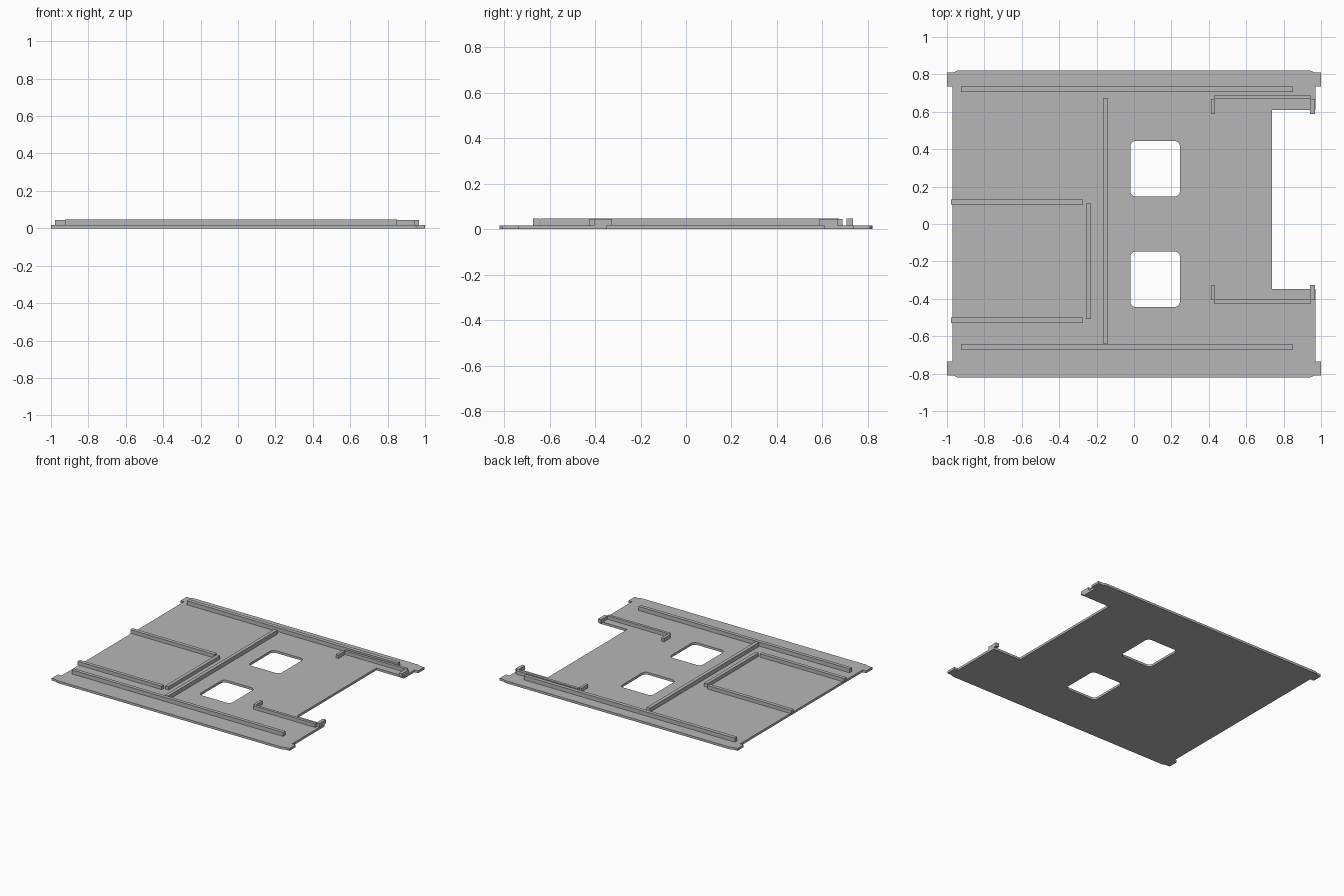
import bpy
import bmesh
from math import cos, sin, pi

cube = bpy.data.objects.get("Cube")
if cube:
    bpy.data.objects.remove(cube, do_unlink=True)

PLATE = 0.0175   # plate thickness
LOW = 0.044      # bracket and bay rib top
HIGH = 0.048     # long rib top

grey = bpy.data.materials.new("plain_grey")
grey.use_nodes = True
colour = (0.47, 0.47, 0.47, 1)
grey.diffuse_color = colour
grey.node_tree.nodes["Principled BSDF"].inputs["Base Color"].default_value = colour


def add_object(name, mesh):
    mesh.materials.clear()
    mesh.materials.append(grey)
    obj = bpy.data.objects.new(name, mesh)
    bpy.context.collection.objects.link(obj)
    return obj


def block(name, x0, x1, y0, y1, top):
    """Straight rib standing on the plate."""
    bm = bmesh.new()
    bmesh.ops.create_cube(bm, size=1)
    for v in bm.verts:
        v.co.x = x1 if v.co.x > 0 else x0
        v.co.y = y1 if v.co.y > 0 else y0
        v.co.z = top if v.co.z > 0 else PLATE - 0.001
    mesh = bpy.data.meshes.new(name)
    bm.to_mesh(mesh)
    bm.free()
    return add_object(name, mesh)


def rounded_rect(x0, x1, y0, y1, r, steps=5):
    corners = [(x1 - r, y1 - r), (x0 + r, y1 - r), (x0 + r, y0 + r), (x1 - r, y0 + r)]
    return [(cx + r * cos(pi / 2 * (q + i / steps)), cy + r * sin(pi / 2 * (q + i / steps)))
            for q, (cx, cy) in enumerate(corners) for i in range(steps + 1)]


def sheet(name, loops, thickness):
    """Flat sheet from an outline and hole loops."""
    curve = bpy.data.curves.new(name + "_outline", 'CURVE')
    curve.dimensions = '2D'
    curve.fill_mode = 'BOTH'
    curve.extrude = thickness / 2
    for loop in loops:
        spline = curve.splines.new('POLY')
        spline.points.add(len(loop) - 1)
        for p, (x, y) in zip(spline.points, loop):
            p.co = (x, y, 0, 1)
        spline.use_cyclic_u = True
    temp = bpy.data.objects.new(name + "_outline", curve)
    bpy.context.collection.objects.link(temp)
    bpy.context.view_layer.update()
    deps = bpy.context.evaluated_depsgraph_get()
    mesh = bpy.data.meshes.new_from_object(temp.evaluated_get(deps))
    bpy.data.objects.remove(temp, do_unlink=True)
    bm = bmesh.new()
    bm.from_mesh(mesh)
    bmesh.ops.remove_doubles(bm, verts=bm.verts, dist=0.0001)
    bmesh.ops.translate(bm, verts=bm.verts, vec=(0, 0, thickness / 2))
    bmesh.ops.recalc_face_normals(bm, faces=bm.faces)
    bm.to_mesh(mesh)
    bm.free()
    for poly in mesh.polygons:
        poly.use_smooth = False
    return add_object(name, mesh)


# Base plate: corner tabs, side notch and two rounded windows
corner = [(0.97, 0.735), (1, 0.735), (1, 0.81), (0.965, 0.81), (0.945, 0.82)]
notch = [(0.97, -0.347), (0.737, -0.347), (0.737, 0.61), (0.97, 0.61)]
left_side = [(-x, y) for x, y in reversed(corner)]
outline = ([(x, -y) for x, y in reversed(corner)] + notch + corner + left_side
           + [(x, -y) for x, y in reversed(left_side)])
windows = [rounded_rect(-0.02, 0.246, y, y + 0.299, 0.032) for y in (-0.445, 0.146)]
sheet("base_plate", [outline] + windows, PLATE)

# Long ribs
block("back_rib", -0.925, 0.85, 0.706, 0.735, HIGH)
block("front_rib", -0.925, 0.85, -0.672, -0.645, HIGH)
block("cross_rib", -0.166, -0.139, -0.64, 0.672, HIGH)

# Ribs around the side bay
block("bay_back_rib", -0.979, -0.273, 0.104, 0.132, LOW)
block("bay_front_rib", -0.979, -0.273, -0.528, -0.501, LOW)
block("bay_end_rib", -0.257, -0.23, -0.507, 0.11, LOW)

# Brackets on both sides of the notch
for name, inner, side in (("back", 0.667, 1), ("front", -0.405, -1)):
    bar = sorted((inner, inner + side * 0.021))
    leg = sorted((inner, inner - side * 0.08))
    block(name + "_bracket_bar", 0.427, 0.947, *bar, LOW)
    block(name + "_bracket_inner_leg", 0.412, 0.434, *leg, LOW)
    block(name + "_bracket_outer_leg", 0.942, 0.968, *leg, LOW)
